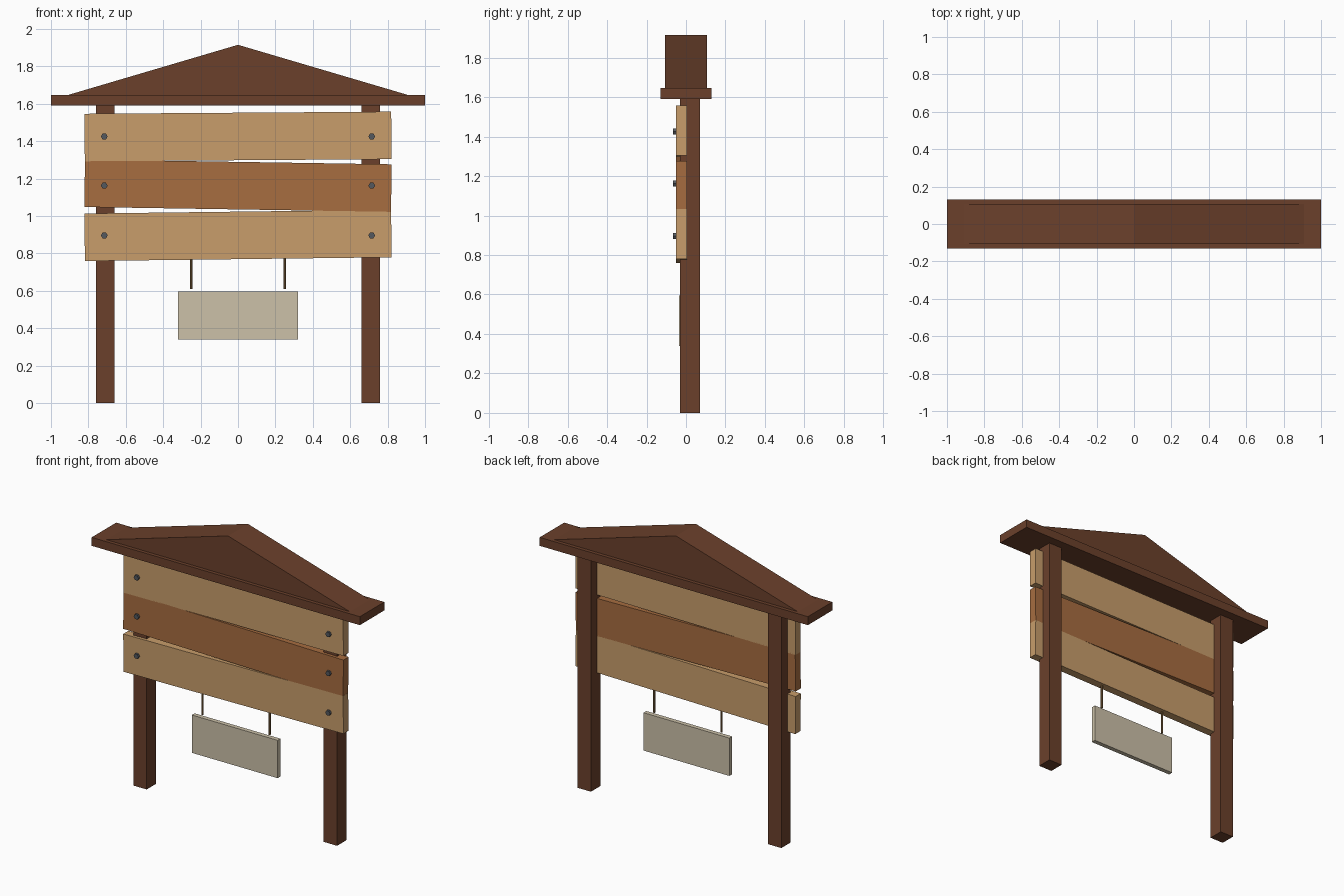
import bpy, bmesh, math
from mathutils import Matrix

if "Cube" in bpy.data.objects:
    bpy.data.objects.remove(bpy.data.objects["Cube"])


def material(name, rgb):
    lin = [((c / 255 + 0.055) / 1.055) ** 2.4 for c in rgb]
    m = bpy.data.materials.new(name)
    m.diffuse_color = (*lin, 1)
    m.use_nodes = True
    m.node_tree.nodes["Principled BSDF"].inputs["Base Color"].default_value = m.diffuse_color
    return m


dark = material("dark brown wood", (107, 64, 43))
light = material("light tan wood", (200, 157, 107))
mid = material("warm brown wood", (167, 109, 64))
pale = material("pale beige board", (204, 193, 169))
steel = material("grey bolt metal", (84, 88, 94))
rope = material("brown rope", (140, 108, 68))


def finish(name, bm, mat):
    bmesh.ops.recalc_face_normals(bm, faces=bm.faces)
    me = bpy.data.meshes.new(name)
    bm.to_mesh(me)
    bm.free()
    me.materials.append(mat)
    ob = bpy.data.objects.new(name, me)
    bpy.context.collection.objects.link(ob)
    return ob


def box(name, x, y, z, mat):
    """Box spanning the (min, max) pairs x, y and z, with its origin at the centre."""
    size = [b - a for a, b in (x, y, z)]
    bm = bmesh.new()
    bmesh.ops.create_cube(bm, size=1)
    bmesh.ops.scale(bm, vec=size, verts=bm.verts)
    ob = finish(name, bm, mat)
    ob.location = [(a + b) / 2 for a, b in (x, y, z)]
    return ob


def cylinder(name, sides, radius, depth, loc, rot, mat):
    bm = bmesh.new()
    bmesh.ops.create_cone(bm, cap_ends=True, segments=sides, radius1=radius,
                          radius2=radius, depth=depth, matrix=rot)
    ob = finish(name, bm, mat)
    ob.location = loc
    return ob


# Roof slab and triangular gable
box("roof_slab", (-1, 1), (-0.13, 0.13), (1.59, 1.647), dark)
bm = bmesh.new()
tri = bm.faces.new([bm.verts.new(p) for p in
                    ((-0.915, -0.106, 1.645), (0.915, -0.106, 1.645), (0, -0.106, 1.915))])
ext = bmesh.ops.extrude_face_region(bm, geom=[tri], use_keep_orig=True)
bmesh.ops.translate(bm, vec=(0, 0.212, 0),
                    verts=[v for v in ext["geom"] if isinstance(v, bmesh.types.BMVert)])
finish("roof_gable", bm, dark)

# Posts, hanging ropes
for side, s in (("left", -1), ("right", 1)):
    cx = 0.71 * s
    box(side + "_post", (cx - 0.05, cx + 0.05), (-0.03, 0.07), (0, 1.6), dark)
    cylinder(side + "_rope", 8, 0.007, 0.17, (0.25 * s, -0.02, 0.695), Matrix(), rope)

# Slightly tilted planks, each with a hexagonal bolt at both ends
hexrot = Matrix.Rotation(math.radians(90), 4, 'X') @ Matrix.Rotation(math.radians(30), 4, 'Z')
for name, z, tilt, mat in (("top", 1.425, 0.4, light), ("middle", 1.162, -0.9, mid),
                           ("bottom", 0.896, 0.7, light)):
    plank = box(name + "_plank", (-0.82, 0.82), (-0.05, 0.005), (z - 0.127, z + 0.127), mat)
    plank.rotation_euler.y = -math.radians(tilt)
    for side, s in (("left", -1), ("right", 1)):
        cylinder(f"{name}_{side}_bolt", 6, 0.018, 0.025, (0.715 * s, -0.0525, z), hexrot, steel)

# Small hanging board
box("hanging_board", (-0.32, 0.32), (-0.035, -0.005), (0.34, 0.595), pale)
